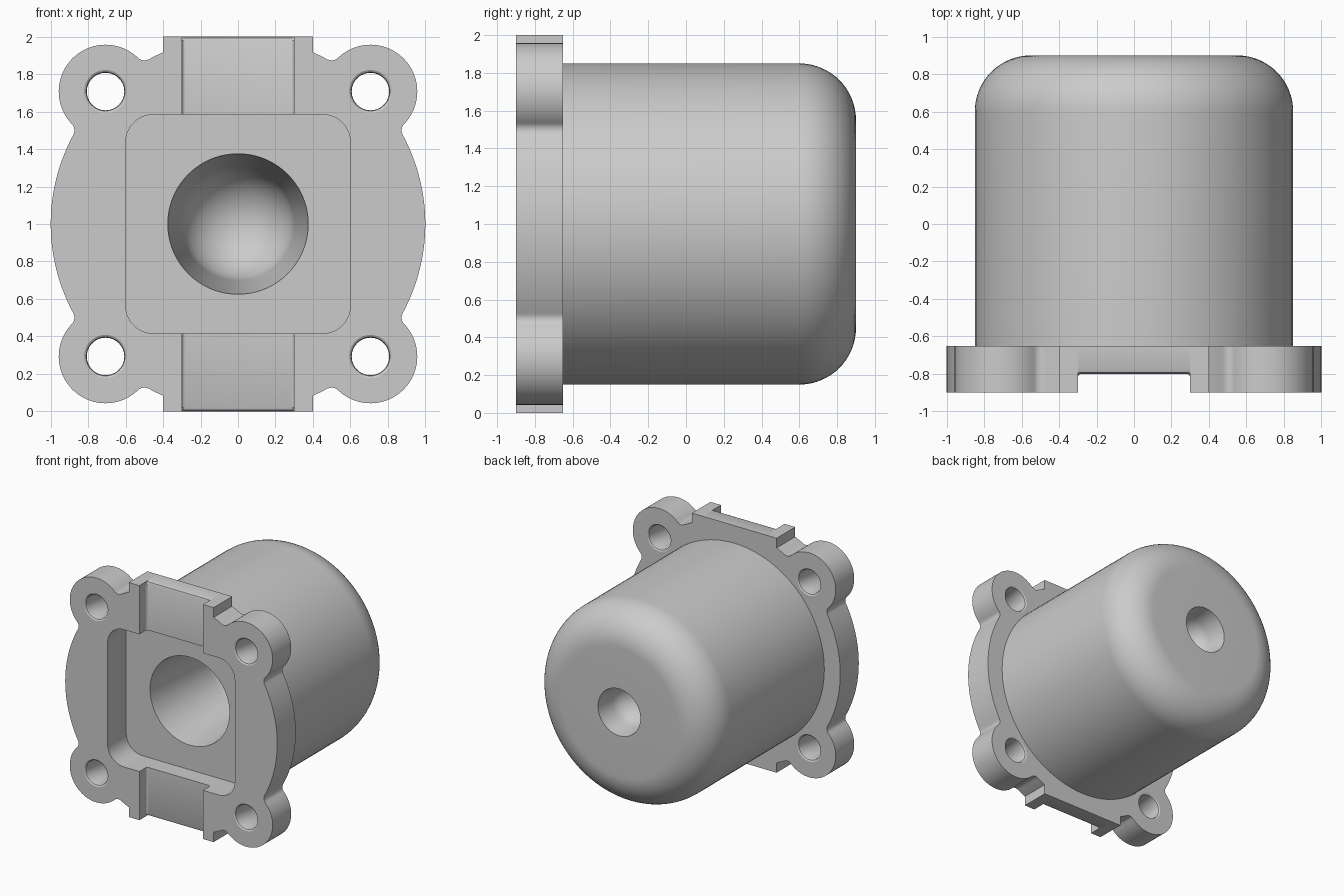
import bpy
import bmesh
from math import sin, cos, acos, degrees, pi, radians

cube = bpy.data.objects.get("Cube")
if cube:
    bpy.data.objects.remove(cube, do_unlink=True)

grey = bpy.data.materials.new("cast grey")
grey.use_nodes = True
colour = (0.6, 0.6, 0.6, 1)
grey.diffuse_color = colour
grey.node_tree.nodes["Principled BSDF"].inputs["Base Color"].default_value = colour

FRONT, BACK = -0.9, -0.65


def finish(name, bm):
    """Turn a bmesh into a smooth-shaded object with sharp edges kept."""
    bmesh.ops.remove_doubles(bm, verts=bm.verts, dist=1e-5)
    bmesh.ops.recalc_face_normals(bm, faces=bm.faces)
    mesh = bpy.data.meshes.new(name)
    bm.to_mesh(mesh)
    bm.free()
    mesh.materials.append(grey)
    obj = bpy.data.objects.new(name, mesh)
    obj.location = (0, 0, 1)
    bpy.context.collection.objects.link(obj)
    bpy.ops.object.select_all(action='DESELECT')
    obj.select_set(True)
    bpy.context.view_layer.objects.active = obj
    bpy.ops.object.shade_smooth_by_angle(angle=radians(25))


def arc(cx, cy, r, a0, a1, n):
    """Points on an arc, angles in degrees."""
    steps = [radians(a0 + (a1 - a0) * i / n) for i in range(n + 1)]
    return [(cx + r * cos(a), cy + r * sin(a)) for a in steps]


def loft(name, shells, normal):
    """Join the rings of each shell with walls, then cap both ends.
    Shells after the first become holes through the caps."""
    bm = bmesh.new()
    caps = ([], [])
    for rings in shells:
        rows = [[bm.verts.new(p) for p in ring] for ring in rings]
        n = len(rows[0])
        for a, b in zip(rows, rows[1:]):
            for i in range(n):
                j = (i + 1) % n
                bm.faces.new((a[i], a[j], b[j], b[i]))
        for cap, row in zip(caps, (rows[0], rows[-1])):
            cap += [bm.edges.get((row[i - 1], row[i])) for i in range(n)]
    for cap in caps:
        bmesh.ops.triangle_fill(bm, use_beauty=True, edges=cap, normal=normal)
    finish(name, bm)


# Body: rounded cup, blind tapered bores with ball ends at front and rear
front_bore = arc(0, 0, 0.302, 90, 6.3, 20)
shoulder = arc(0.55, 0.6, 0.3, 0, 90, 16)
rear_bore = arc(0, 0.768, 0.18, -8, -90, 14)
profile = front_bore + [(0.375, BACK), (0.85, BACK)] + shoulder + [(0.2, 0.9)] + rear_bore
profile[0] = (0, profile[0][1])
profile[-1] = (0, profile[-1][1])
bm = bmesh.new()
verts = [bm.verts.new((r, y, 0)) for r, y in profile]
edges = [bm.edges.new(pair) for pair in zip(verts, verts[1:])]
bmesh.ops.spin(bm, geom=verts + edges, cent=(0, 0, 0), axis=(0, 1, 0),
               angle=2 * pi, steps=96)
finish("body", bm)

# Flange outline: disc, ears with blended necks, and half of the end tabs
EAR, R, BLEND = 0.7071, 0.25, 0.05
start = 45 - degrees(acos(((1 + BLEND) ** 2 + 1 - (R + BLEND) ** 2) / (2 * (1 + BLEND))))
cx, cz = (1 + BLEND) * cos(radians(start)), (1 + BLEND) * sin(radians(start))
ear_dir = degrees(acos((cx - EAR) / (R + BLEND)))
neck = arc(cx, cz, BLEND, start + 180, 180 - ear_dir, 8)
ear = arc(EAR, EAR, R, -ear_dir, 90 + ear_dir, 40)
upper = (arc(0, 0, 1, 0, start, 16) + neck[1:] + ear[1:]
         + [(z, x) for x, z in reversed(neck)][1:]
         + arc(0, 0, 1, 90 - start, degrees(acos(0.4)), 4)[1:] + [(0.4, 1)])
# Inner side: groove wall and rounded recess corner
upper += [(0.3, 1), (0.3, 0.585)] + arc(0.45, 0.435, 0.15, 90, 0, 10)
outline = upper + [(x, -z) for x, z in reversed(upper)][:-1]

# Flange halves with softened bolt holes
hole_sections = [(0.115, FRONT), (0.104, FRONT + 0.007), (0.1, FRONT + 0.02),
                 (0.1, BACK - 0.02), (0.104, BACK - 0.007), (0.115, BACK)]
for side, s in (("left", 1), ("right", -1)):
    shells = [[[(s * x, y, z) for x, z in outline] for y in (FRONT, BACK)]]
    for sz in (1, -1):
        shells.append([[(s * x, y, z) for x, z in arc(EAR, sz * EAR, r, 0, 360, 48)[:-1]]
                       for r, y in hole_sections])
    loft("flange_" + side, shells, (0, -1, 0))

# Groove floors joining the halves, with filleted sides and softened outer ends
fillet = arc(0.28, -0.82, 0.02, 90, 0, 6)
section = ([(0.3, BACK)] + fillet[::-1] + [(-x, y) for x, y in fillet] + [(-0.3, BACK)])
for end, s in (("top", 1), ("bottom", -1)):
    rings = [[(x, max(y, limit), s * z) for x, y in section]
             for z, limit in ((0.585, -1), (0.98, -1), (0.994, -0.794), (1, -0.78))]
    loft("groove_floor_" + end, [rings], (0, 0, 1))
